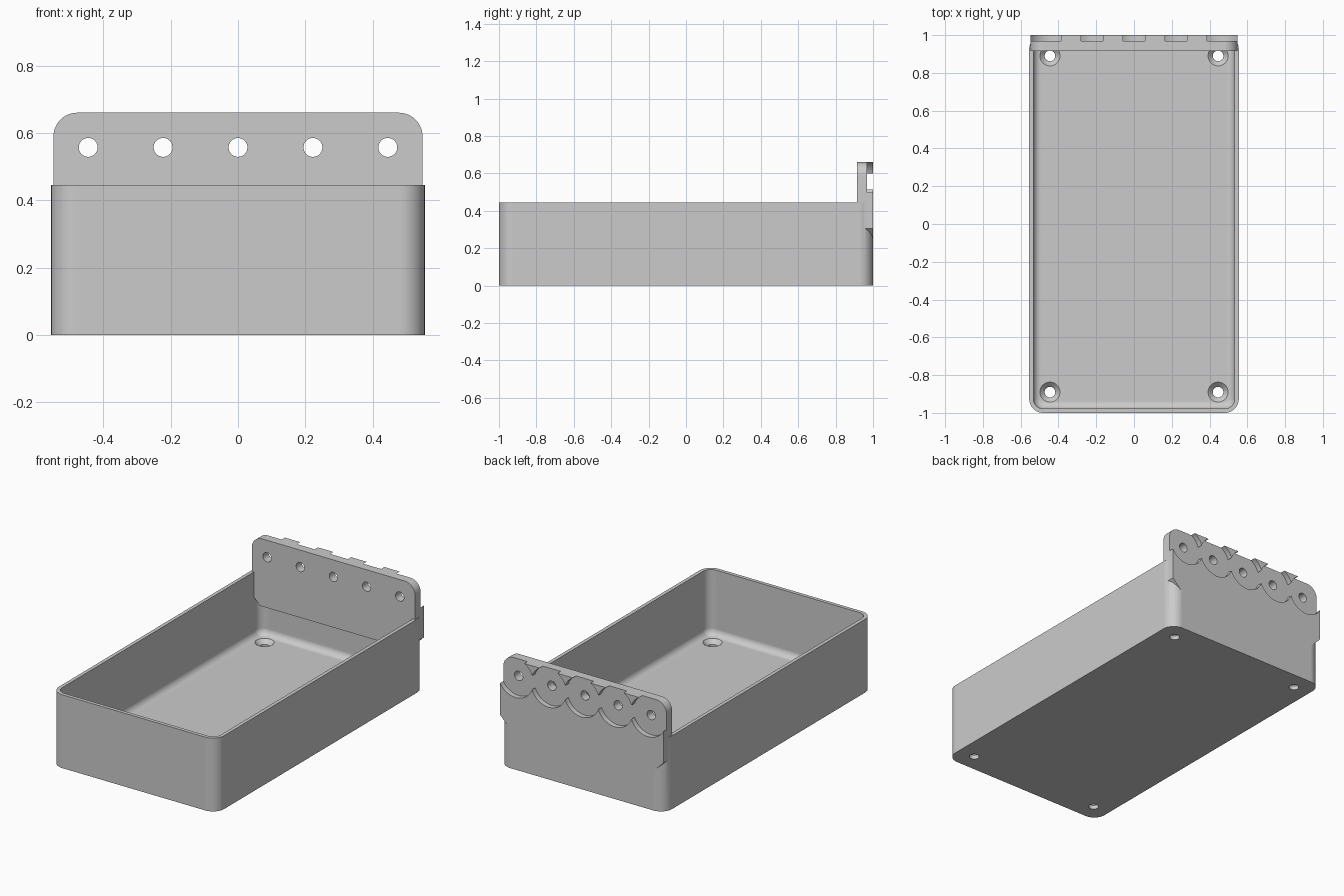
import bpy
import bmesh
from math import sin, cos, pi, radians

if "Cube" in bpy.data.objects:
    bpy.data.objects.remove(bpy.data.objects["Cube"], do_unlink=True)

grey = bpy.data.materials.new("plain grey")
grey.use_nodes = True
GREY = (0.6, 0.6, 0.6, 1)
grey.diffuse_color = GREY
grey.node_tree.nodes["Principled BSDF"].inputs["Base Color"].default_value = GREY

HX, HY, RIM = 0.555, 1.0, 0.445      # tray half sizes and height
WALL, FLOOR, CORNER = 0.022, 0.05, 0.075
HOLE_Z, PITCH = 0.557, 0.2225        # row of holes in the back plate


def loft(name, rings):
    """Closed solid through rings that all have the same number of points."""
    bm = bmesh.new()
    loops = [[bm.verts.new(p) for p in ring] for ring in rings]
    for a, b in zip(loops, loops[1:]):
        for i in range(len(a)):
            j = (i + 1) % len(a)
            bm.faces.new((a[i], a[j], b[j], b[i]))
    bm.faces.new(loops[0][::-1])
    bm.faces.new(loops[-1])
    bmesh.ops.recalc_face_normals(bm, faces=bm.faces)
    mesh = bpy.data.meshes.new(name)
    bm.to_mesh(mesh)
    bm.free()
    mesh.materials.append(grey)
    obj = bpy.data.objects.new(name, mesh)
    bpy.context.collection.objects.link(obj)
    return obj


def rounded_rect(hx, hy, r, z, steps=10):
    pts = []
    for k, (sx, sy) in enumerate(((1, 1), (-1, 1), (-1, -1), (1, -1))):
        for i in range(steps + 1):
            a = (k + i / steps) * pi / 2
            pts.append((sx * (hx - r) + r * cos(a), sy * (hy - r) + r * sin(a), z))
    return pts


def circle(x, y, z, r, axis, n=48):
    angles = [2 * pi * i / n for i in range(n)]
    if axis == "Z":
        return [(x + r * cos(a), y + r * sin(a), z) for a in angles]
    return [(x + r * cos(a), y, z + r * sin(a)) for a in angles]


def combine(target, other, operation):
    """Apply a boolean and discard the helper solid."""
    mod = target.modifiers.new("combine", "BOOLEAN")
    mod.object, mod.operation, mod.solver = other, operation, "EXACT"
    bpy.context.view_layer.objects.active = target
    bpy.ops.object.modifier_apply(modifier=mod.name)
    bpy.data.objects.remove(other, do_unlink=True)


# Tray shell, hollowed with a filleted cavity
tray = loft("tray_with_back_plate", [rounded_rect(HX, HY, CORNER, z) for z in (0, RIM)])
FILLET = 0.04
cavity = []
for i in range(9):
    a = i / 8 * pi / 2
    inset = WALL + FILLET * (1 - sin(a))
    cavity.append(rounded_rect(HX - inset, HY - inset, CORNER - inset,
                               FLOOR + FILLET * (1 - cos(a))))
cavity.append(rounded_rect(HX - WALL, HY - WALL, CORNER - WALL, RIM + 0.1))
combine(tray, loft("cavity", cavity), "DIFFERENCE")

# Back plate: rounded top corners, chamfered bottom corners
PX, TOP, BOTTOM, ROUND = 0.548, 0.66, 0.25, 0.07
half = [(PX - 0.055, BOTTOM), (PX, BOTTOM + 0.055)]
for i in range(11):
    a = i / 10 * pi / 2
    half.append((PX - ROUND + ROUND * cos(a), TOP - ROUND + ROUND * sin(a)))
outline = half + [(-x, z) for x, z in reversed(half)]
plate = loft("plate", [[(x, y, z) for x, z in outline] for y in (0.915, HY)])
combine(tray, plate, "UNION")

# Plate holes, each with a shallow round recess on the back
for i in range(-2, 3):
    x = i * PITCH
    recess = loft("recess", [circle(x, y, HOLE_Z, 0.119, "Y", 64) for y in (0.969, 1.1)])
    combine(tray, recess, "DIFFERENCE")
    hole = loft("hole", [circle(x, y, HOLE_Z, 0.028, "Y") for y in (0.8, 1.1)])
    combine(tray, hole, "DIFFERENCE")

# Countersunk screw holes in the floor corners
for sx in (-1, 1):
    for sy in (-1, 1):
        x, y = sx * 0.445, sy * 0.89
        profile = ((-0.1, 0.028), (FLOOR - 0.025, 0.028), (FLOOR, 0.053), (FLOOR + 0.02, 0.053))
        screw = loft("screw", [circle(x, y, z, r, "Z") for z, r in profile])
        combine(tray, screw, "DIFFERENCE")

# Smooth rounded surfaces, crisp edges
bpy.ops.object.select_all(action="DESELECT")
tray.select_set(True)
bpy.context.view_layer.objects.active = tray
bpy.ops.object.shade_smooth_by_angle(angle=radians(30))
weighted = tray.modifiers.new("even_shading", "WEIGHTED_NORMAL")
weighted.keep_sharp = True
